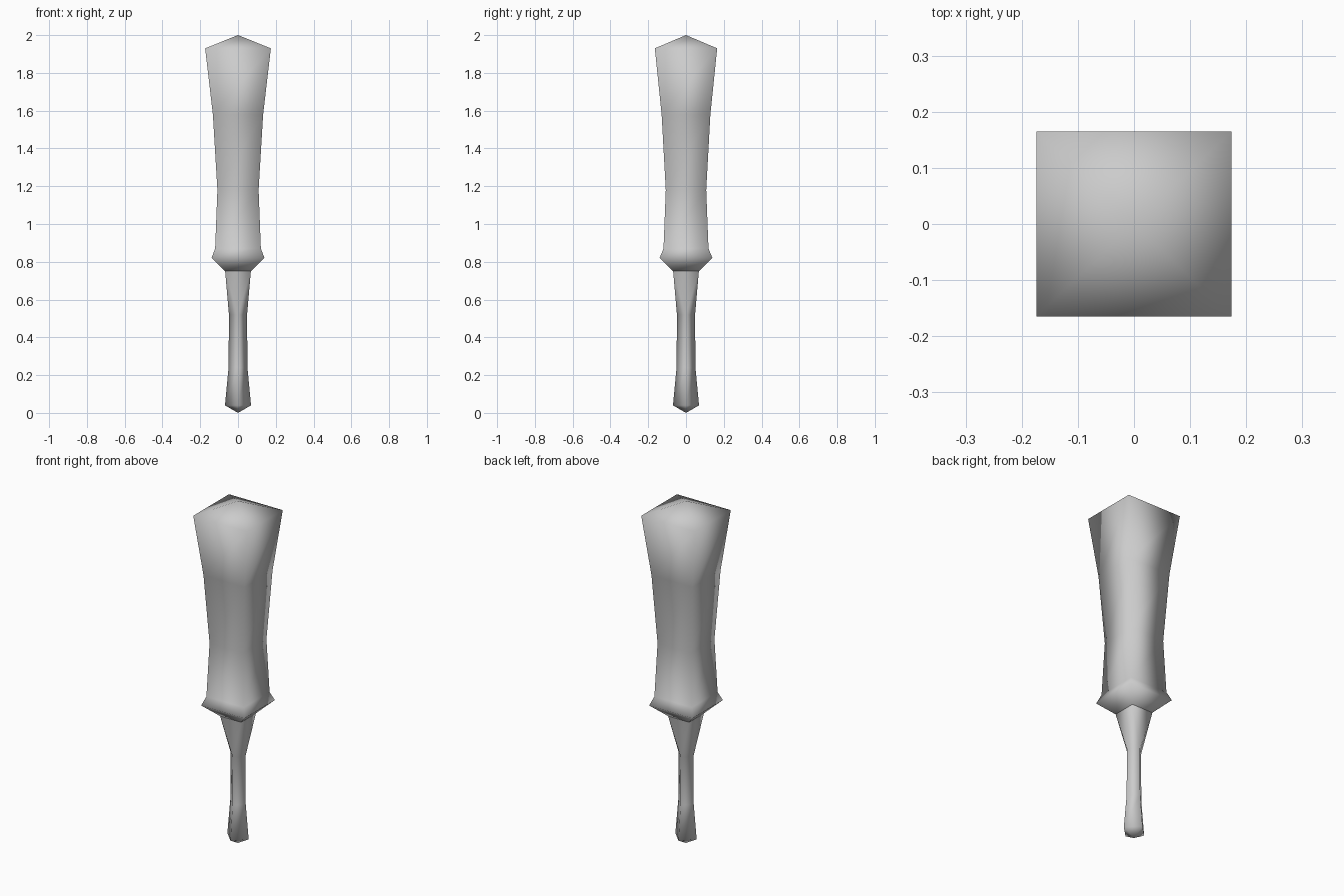
import bpy, bmesh
from math import cos, sin, pi

cube = bpy.data.objects.get("Cube")
if cube:
    bpy.data.objects.remove(cube)

grey = bpy.data.materials.new("plain grey")
grey.use_nodes = True
colour = (0.6, 0.6, 0.6, 1)
grey.diffuse_color = colour
grey.node_tree.nodes["Principled BSDF"].inputs["Base Color"].default_value = colour


def square(bm, z, hx, hy):
    """Four corners, sides facing the axes."""
    return [bm.verts.new((sx * hx, sy * hy, z))
            for sx, sy in ((1, 1), (-1, 1), (-1, -1), (1, -1))]


def diamond(bm, z, r):
    """Four corners on the axes, each just after the matching square corner."""
    return [bm.verts.new((r * cos(a * pi / 2), r * sin(a * pi / 2), z))
            for a in (1, 2, 3, 4)]


def bridge(bm, low, high):
    for i in range(4):
        j = (i + 1) % 4
        bm.faces.new((low[i], low[j], high[j], high[i]))


def point(bm, ring, z):
    """Close a ring with a pyramid."""
    tip = bm.verts.new((0, 0, z))
    for i in range(4):
        bm.faces.new((ring[i], ring[(i + 1) % 4], tip))


def finish(bm, name):
    bmesh.ops.recalc_face_normals(bm, faces=bm.faces)
    mesh = bpy.data.meshes.new(name)
    bm.to_mesh(mesh)
    bm.free()
    mesh.shade_smooth()
    mesh.materials.append(grey)
    bpy.context.collection.objects.link(bpy.data.objects.new(name, mesh))


# Flared square body with a collar at its base and a pyramid top
bm = bmesh.new()
rings = [square(bm, *s) for s in (
    (0.75, 0.068, 0.068), (0.82, 0.14, 0.14), (0.87, 0.121, 0.119),
    (1.18, 0.109, 0.107), (1.58, 0.133, 0.129), (1.93, 0.174, 0.165))]
for low, high in zip(rings, rings[1:]):
    bridge(bm, low, high)
point(bm, rings[-1], 2.0)
finish(bm, "body")

# Slim diamond shaft with a flared, pointed foot and a square neck
bm = bmesh.new()
rings = [diamond(bm, *s) for s in ((0.04, 0.069), (0.24, 0.05), (0.52, 0.048))]
point(bm, rings[0], 0)
for low, high in zip(rings, rings[1:]):
    bridge(bm, low, high)
neck = square(bm, 0.75, 0.068, 0.068)
for i in range(4):
    j = (i + 1) % 4
    bm.faces.new((neck[i], neck[j], rings[-1][i]))
    bm.faces.new((neck[j], rings[-1][j], rings[-1][i]))
finish(bm, "shaft")
